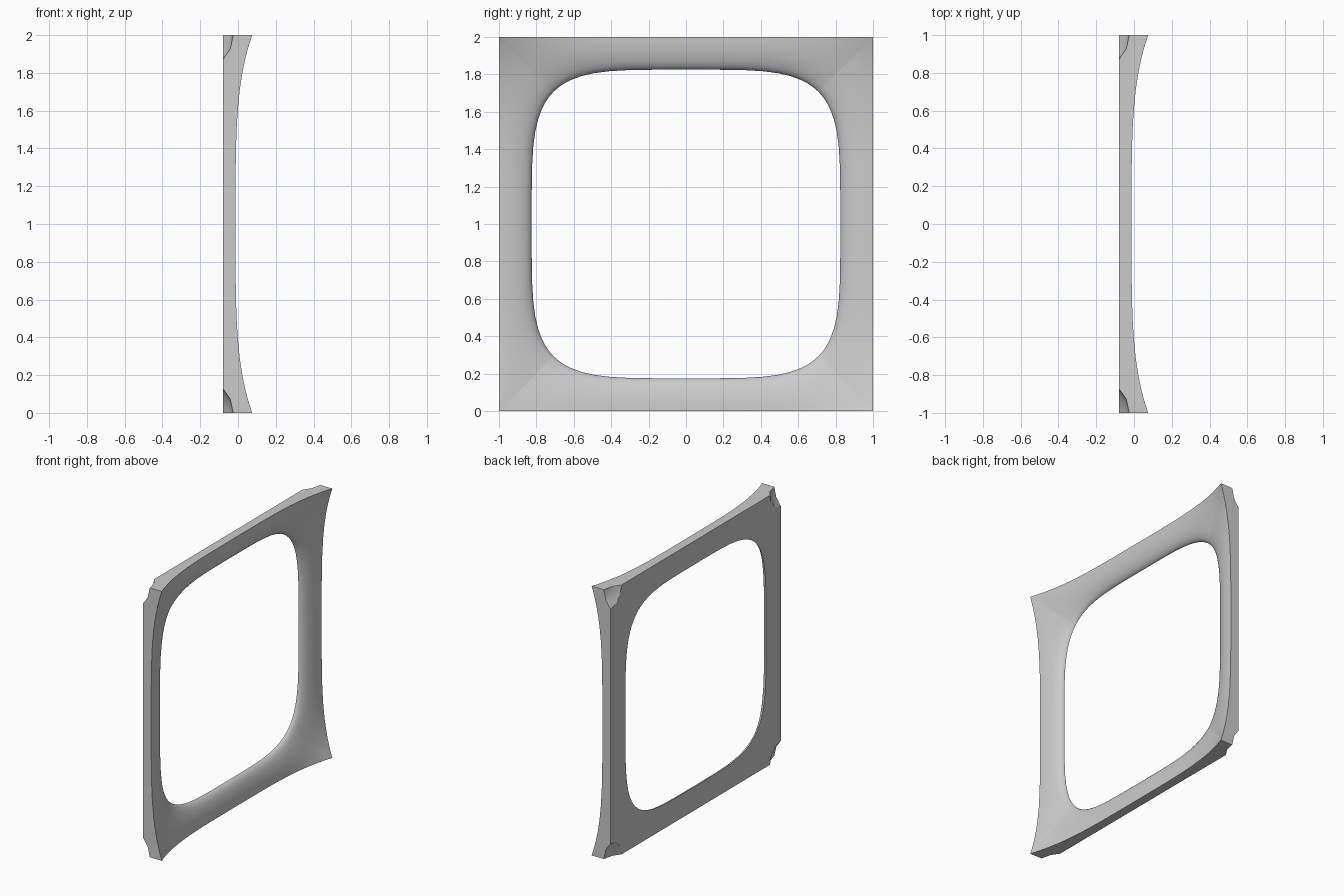
import bpy, bmesh, math
from mathutils import Vector

cube = bpy.data.objects.get("Cube")
if cube:
    bpy.data.objects.remove(cube, do_unlink=True)

BACK = -0.08       # plane of the flat back
HOLE = 0.825       # half width of the opening
POWER = 4.5        # squareness of the opening
SIDE = 24          # divisions per side
STEPS = 10         # divisions from lip to outer edge

grey = bpy.data.materials.new("light grey")
grey.use_nodes = True
grey.diffuse_color = (0.6, 0.6, 0.6, 1)
grey.node_tree.nodes["Principled BSDF"].inputs["Base Color"].default_value = (0.6, 0.6, 0.6, 1)


def make_object(name, bm):
    bmesh.ops.recalc_face_normals(bm, faces=bm.faces)
    mesh = bpy.data.meshes.new(name)
    bm.to_mesh(mesh)
    bm.free()
    mesh.materials.append(grey)
    obj = bpy.data.objects.new(name, mesh)
    bpy.context.collection.objects.link(obj)
    return obj


def bridge(bm, a, b):
    for i in range(len(a)):
        j = (i + 1) % len(a)
        bm.faces.new((a[i], a[j], b[j], b[i]))


# Square outline, walked one side at a time
outline = []
for turn in range(4):
    c, s = round(math.cos(turn * math.pi / 2)), round(math.sin(turn * math.pi / 2))
    for i in range(SIDE):
        t = math.sin((i / SIDE - 0.5) * math.pi)   # denser towards the corners
        outline.append((c - s * t, s + c * t))


def surface_ring(bm, s):
    """Ring on the rounded front: s is 0 at the opening and 1 at the outer edge."""
    ring = []
    for a, b in outline:
        inner = HOLE / (abs(a) ** POWER + abs(b) ** POWER) ** (1 / POWER)
        k = inner + (1 - inner) * s
        y, z = a * k, b * k
        height = 0.067 + 0.088 * (y * z) ** 4      # corners flare forward
        x = BACK + height * math.sqrt(1 - (1 - s) ** 2)
        ring.append(bm.verts.new((x, y, z + 1)))
    return ring


# Frame: rounded front, straight sides, flat back
bm = bmesh.new()
rings = [surface_ring(bm, 1 - math.cos(i / STEPS * math.pi / 2)) for i in range(STEPS + 1)]
rings.append([bm.verts.new((BACK, a, b + 1)) for a, b in outline])
for i in range(len(rings)):
    bridge(bm, rings[i], rings[(i + 1) % len(rings)])
frame = make_object("square_frame", bm)


# Faceted hollows cut into the back of each corner
def notch_cutter(y, z):
    bm = bmesh.new()
    profile = [(0.15, -0.12), (0.13, BACK), (0.075, -0.042)]
    loops = []
    for r, x in profile:
        loops.append([bm.verts.new((x, y + r * math.cos(i * math.pi / 6),
                                    z + r * math.sin(i * math.pi / 6))) for i in range(12)])
    for a, b in zip(loops, loops[1:]):
        bridge(bm, a, b)
    bm.faces.new(loops[0])
    tip = bm.verts.new((-0.025, y, z))
    for i in range(12):
        bm.faces.new((loops[-1][i], loops[-1][(i + 1) % 12], tip))
    cutter = make_object("corner_cutter", bm)
    cutter.hide_render = True
    return cutter


bpy.context.view_layer.objects.active = frame
for y in (-1, 1):
    for z in (0, 2):
        cutter = notch_cutter(y, z)
        mod = frame.modifiers.new("corner_hollow", "BOOLEAN")
        mod.operation = "DIFFERENCE"
        mod.solver = "EXACT"
        mod.object = cutter
        bpy.ops.object.modifier_apply(modifier=mod.name)
        bpy.data.objects.remove(cutter, do_unlink=True)

bpy.ops.object.select_all(action="DESELECT")
frame.select_set(True)
bpy.ops.object.shade_smooth_by_angle(angle=math.radians(30))
